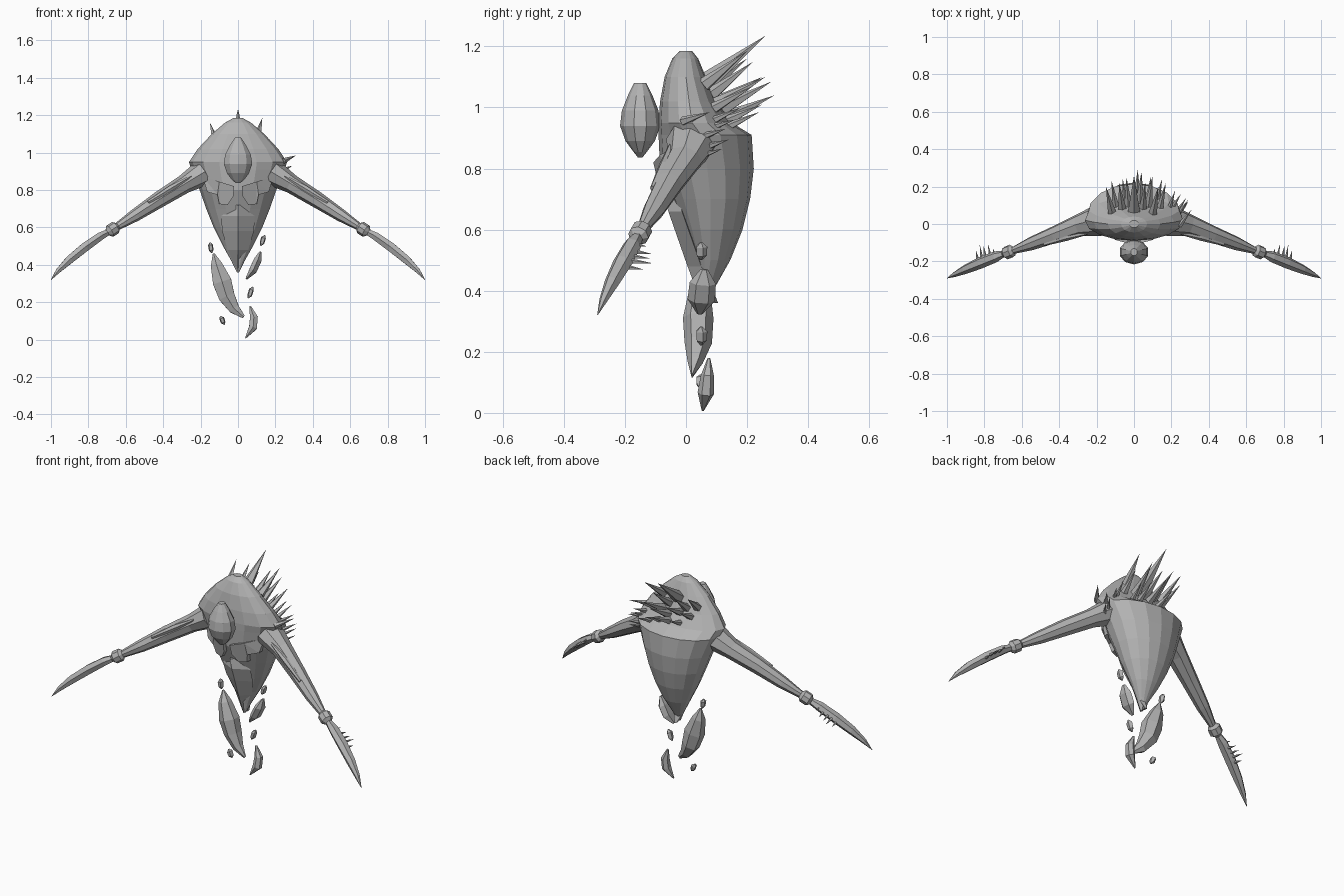
import bpy, bmesh, math
from mathutils import Vector

if "Cube" in bpy.data.objects:
    bpy.data.objects.remove(bpy.data.objects["Cube"])

stone = bpy.data.materials.new("grey stone")
stone.use_nodes = True
grey = (0.45, 0.45, 0.45, 1)
stone.diffuse_color = grey
stone.node_tree.nodes["Principled BSDF"].inputs["Base Color"].default_value = grey


def finish(name, bm):
    bmesh.ops.recalc_face_normals(bm, faces=bm.faces)
    mesh = bpy.data.meshes.new(name)
    bm.to_mesh(mesh)
    bm.free()
    mesh.materials.append(stone)
    obj = bpy.data.objects.new(name, mesh)
    bpy.context.collection.objects.link(obj)
    return obj


def loft(name, path, radii, sides=8, turn=0.0):
    """Skin rings along a path; radii are (front, back, side) per ring."""
    bm = bmesh.new()
    path = [Vector(p) for p in path]
    rings = []
    for i, (c, (front, back, side)) in enumerate(zip(path, radii)):
        t = (path[min(i + 1, len(path) - 1)] - path[max(i - 1, 0)]).normalized()
        if name in upright:
            t = Vector((0, 0, 1))
        depth = Vector((0, 1, 0))
        depth = (depth - t * depth.dot(t)).normalized()
        across = t.cross(depth)
        ring = []
        for k in range(sides):
            a = math.tau * k / sides + turn
            d = math.cos(a)
            ring.append(bm.verts.new(c + depth * d * (back if d > 0 else front)
                                     + across * math.sin(a) * side))
        rings.append(ring)
    for r, q in zip(rings, rings[1:]):
        for k in range(sides):
            n = (k + 1) % sides
            bm.faces.new((r[k], r[n], q[n], q[k]))
    bm.faces.new(rings[0])
    bm.faces.new(rings[-1])
    return finish(name, bm)


def tube(name, path, radii, s=1, sides=8):
    return loft(name, [(x * s, y, z) for x, y, z in path],
                [(d, d, w) for d, w in radii], sides)


def spikes(name, pairs, radius):
    """One object of five-sided cones running from base to tip."""
    bm = bmesh.new()
    for base, tip in pairs:
        base, tip = Vector(base), Vector(tip)
        axis = tip - base
        rot = axis.to_track_quat('Z', 'Y').to_matrix().to_4x4()
        rot.translation = (base + tip) / 2
        bmesh.ops.create_cone(bm, cap_ends=True, segments=5, radius1=radius,
                              radius2=0, depth=axis.length, matrix=rot)
    return finish(name, bm)


upright = {"body", "head", "keel"}

# Body shell: height, half width, front, back, widest line
body = [(1.185, .025, -.02, .02, 0), (1.16, .07, -.045, .04, 0),
        (1.1, .14, -.07, .065, 0), (1.02, .215, -.085, .1, .01),
        (.95, .262, -.09, .15, .02), (.91, .25, -.09, .215, .05),
        (.8, .205, -.085, .222, .07), (.7, .17, -.045, .21, .08),
        (.6, .13, -.005, .185, .08), (.5, .08, .03, .145, .08),
        (.42, .035, .045, .1, .07), (.36, .006, .055, .067, .06)]
loft("body", [(0, m, z) for z, w, f, b, m in body],
     [(m - f, b - m, w) for z, w, f, b, m in body], 16)

# Floating head in front of the chest
head = [(1.08, .02, .018), (1.04, .04, .045), (.99, .06, .072),
        (.94, .066, .08), (.89, .048, .062), (.855, .022, .035), (.837, .008, .012)]
loft("head", [(0, -.15, z) for z, d, w in head],
     [(d, d, w) for z, d, w in head], 10)

# Ridged keel down the belly
keel = [(.72, -.075, .02), (.66, -.058, .09), (.58, -.03, .085),
        (.48, .005, .055), (.36, .05, .006)]
loft("keel", [(0, f + .045, z) for z, f, w in keel],
     [(.045, .01, w) for z, f, w in keel], 4)

# Collar plates either side of the chest
outline = [(.02, .82), (.1, .845), (.19, .875), (.165, .79),
           (.11, .775), (.1, .725), (.055, .72), (.025, .765)]
for s, side in ((1, "left"), (-1, "right")):
    bm = bmesh.new()
    front, back = [[bm.verts.new((s * x, -.108 + 2.3 * x * x + off + max(0, .8 - z) * .35, z))
                    for x, z in outline] for off in (0, .03)]
    for k in range(len(outline)):
        n = (k + 1) % len(outline)
        bm.faces.new((front[k], front[n], back[n], back[k]))
    bm.faces.new(front)
    bm.faces.new(back)
    bmesh.ops.triangulate(bm, faces=[f for f in bm.faces if len(f.verts) > 4])
    finish(side + "_collar_plate", bm)

    # Arms: upper arm, plate, elbow, blade forearm and its spikes
    tube(side + "_upper_arm",
         [(.19, .02, .89), (.29, -.005, .83), (.42, -.055, .75),
          (.55, -.105, .665), (.65, -.143, .602)],
         [(.085, .07), (.06, .05), (.046, .044), (.036, .034), (.018, .02)], s)
    tube(side + "_arm_plate",
         [(.25, -.05, .875), (.36, -.07, .808), (.48, -.11, .735)],
         [(.008, .006), (.02, .018), (.008, .01)], s, 6)
    tube(side + "_elbow",
         [(.64, -.138, .609), (.655, -.144, .6), (.685, -.156, .58), (.7, -.162, .571)],
         [(.016, .016), (.035, .035), (.035, .035), (.016, .016)], s)
    tube(side + "_forearm",
         [(.69, -.157, .577), (.74, -.175, .55), (.82, -.207, .493),
          (.9, -.242, .428), (.96, -.27, .37), (1, -.29, .32)],
         [(.016, .018), (.03, .025), (.032, .028), (.025, .025), (.014, .015), (.001, .001)],
         s, 6)
    spikes(side + "_forearm_spikes",
           [((s * x, -.19 - (x - .76) * .4, z), (s * (x + .015), y, z - .01))
            for x, y, z in ((.74, -.13, .555), (.765, -.11, .53), (.79, -.115, .515),
                            (.81, -.11, .5), (.83, -.14, .48))], .013)

# Back spikes in slanted rows, leaning outward: tips, setback, rise, radius
rows = {
    "crest_spikes": ([(-.15, .2, 1.16), (-.08, .22, 1.15), (.06, .22, 1.15),
                      (.13, .2, 1.185)], .14, .11, .024),
    "tall_spike": ([(0, .26, 1.235)], .2, .16, .036),
    "middle_spikes": ([(-.12, .23, 1.08), (-.04, .25, 1.1), (.04, .28, 1.085),
                       (.1, .26, 1.1), (.17, .22, 1.07)], .16, .09, .024),
    "lower_spikes": ([(-.06, .24, 1.02), (.02, .29, 1.04), (.09, .25, 1.01),
                      (.15, .24, .985), (.22, .18, 1.0)], .15, .07, .022),
    "shoulder_spikes": ([(.25, .16, .96), (.31, .08, .985), (.29, .13, .93),
                         (.28, .14, .895), (.29, .12, .865)], .09, .03, .016),
}
for name, (tips, setback, rise, radius) in rows.items():
    spikes(name, [((x * .78, y - setback, z - rise), (x, y, z)) for x, y, z in tips], radius)

# Hovering shards below the body
tube("large_shard",
     [(-.13, .05, .46), (-.115, .045, .4), (-.085, .04, .31),
      (-.06, .04, .23), (-.02, .03, .165), (.03, .02, .122)],
     [(.005, .006), (.035, .036), (.05, .058), (.045, .05), (.025, .033), (.003, .01)], 1, 6)
tube("upper_shard", [(.12, .06, .47), (.105, .055, .425), (.08, .05, .37), (.045, .045, .325)],
     [(.012, .006), (.043, .024), (.045, .024), (.01, .006)], 1, 6)
tube("lowest_shard", [(.065, .075, .178), (.085, .07, .12), (.08, .065, .065), (.04, .055, .008)],
     [(.005, .006), (.022, .024), (.027, .025), (.004, .003)], 1, 6)
for name, x, z, lean, h in (("left_chip", .132, .53, .012, .028),
                            ("right_chip", -.145, .492, -.005, .028),
                            ("middle_chip", .067, .252, .014, .03),
                            ("bottom_chip", -.083, .103, -.012, .022)):
    tube(name, [(x + lean, .05, z + h), (x + lean / 3, .05, z + h / 2),
                (x - lean / 3, .05, z - h / 2), (x - lean, .05, z - h)],
         [(.004, .003), (.02, .014), (.018, .013), (.004, .003)], 1, 5)
